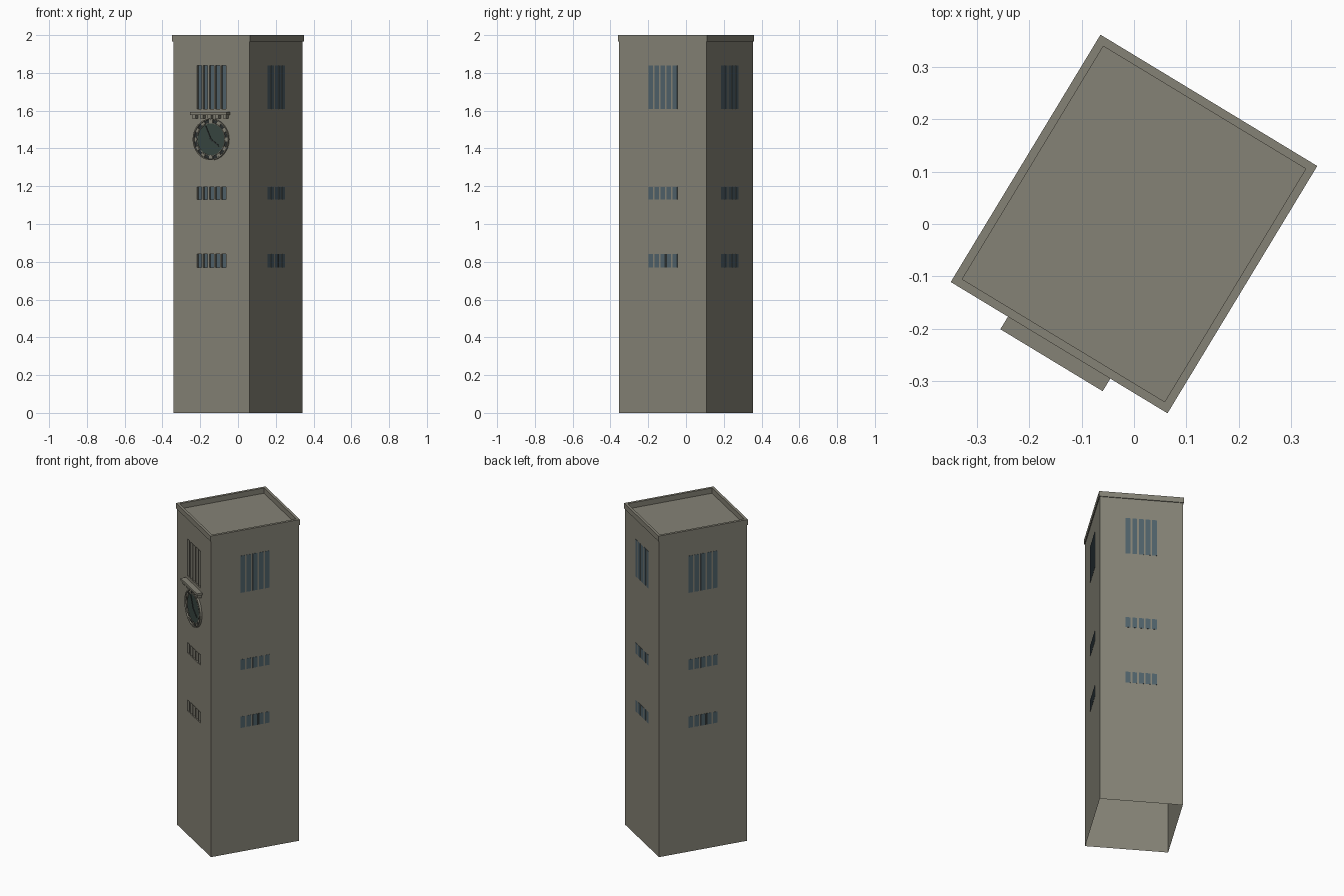
import bpy, bmesh, math
from mathutils import Matrix, Vector

cube = bpy.data.objects.get("Cube")
if cube:
    bpy.data.objects.remove(cube, do_unlink=True)

TURN = Matrix.Rotation(math.radians(-31.2), 4, 'Z')
HX, HY = 0.2365, 0.2705          # half width and half depth of the shaft
ROOF = 1.967
PITCH, SLOT = 0.0377, 0.028
ROWS = [(1.61, 1.84), (1.13, 1.195), (0.77, 0.84)]
RECESS = 0.015
CLOCK_Z = 1.448


def material(name, rgb):
    m = bpy.data.materials.new(name)
    m.use_nodes = True
    m.diffuse_color = (*rgb, 1)
    m.node_tree.nodes["Principled BSDF"].inputs["Base Color"].default_value = (*rgb, 1)
    return m


stone = material("warm grey stone", (0.235, 0.225, 0.18))
glass = material("blue grey glass", (0.08, 0.122, 0.145))
dark = material("dark metal", (0.025, 0.03, 0.03))
green = material("dark green dial", (0.04, 0.062, 0.053))


def finish(name, bm, mat):
    """Turn the mesh to the tower's heading and link it as an object."""
    bmesh.ops.recalc_face_normals(bm, faces=bm.faces)
    bm.transform(TURN)
    mesh = bpy.data.meshes.new(name)
    bm.to_mesh(mesh)
    bm.free()
    mesh.materials.append(mat)
    ob = bpy.data.objects.new(name, mesh)
    bpy.context.collection.objects.link(ob)
    return ob


def add_box(bm, lo, hi, matrix=Matrix()):
    lo, hi = Vector(lo), Vector(hi)
    size = Matrix.Diagonal((*(hi - lo), 1))
    bmesh.ops.create_cube(bm, size=1, matrix=matrix @ Matrix.Translation((lo + hi) / 2) @ size)


def bridge_loops(bm, loops):
    """Skin a row of equally long closed loops of points."""
    rings = [[bm.verts.new(p) for p in loop] for loop in loops]
    n = len(rings[0])
    for a, b in zip(rings, rings[1:]):
        for i in range(n):
            j = (i + 1) % n
            bm.faces.new((a[i], a[j], b[j], b[i]))


def add_slots(bm, matrix, y0, y1):
    """Three rows of five upright slots on the face at -y."""
    for z0, z1 in ROWS:
        for i in range(-2, 3):
            x = i * PITCH
            add_box(bm, (x - SLOT / 2, y0, z0), (x + SLOT / 2, y1, z1), matrix)


# Shaft: recessed slots in the front, open at the bottom
bm = bmesh.new()
add_box(bm, (-HX, -HY, 0), (HX, HY, ROOF))
shaft = finish("tower_shaft", bm, stone)

bm = bmesh.new()
add_slots(bm, Matrix(), -HY - 0.02, -HY + RECESS)
cutter = finish("slot_cutter", bm, stone)
cutter.hide_render = True
mod = shaft.modifiers.new("slots", 'BOOLEAN')
mod.operation, mod.solver, mod.object = 'DIFFERENCE', 'EXACT', cutter
bpy.context.view_layer.objects.active = shaft
bpy.ops.object.modifier_apply(modifier=mod.name)
bpy.data.objects.remove(cutter, do_unlink=True)

bm = bmesh.new()
bm.from_mesh(shaft.data)
bottom = [f for f in bm.faces if f.calc_center_median().z < 0.001]
bmesh.ops.delete(bm, geom=bottom, context='FACES')
bm.to_mesh(shaft.data)
bm.free()

# Parapet around the sunken roof
bm = bmesh.new()
loops = []
for off, z in [(0, ROOF), (0.005, ROOF), (0.005, 2), (-0.011, 2), (-0.011, ROOF)]:
    x, y = HX + off, HY + off
    loops.append([(-x, -y, z), (x, -y, z), (x, y, z), (-x, y, z)])
bridge_loops(bm, loops)
finish("roof_parapet", bm, stone)

# Window glass: deep in the front slots, flush plates on the other sides
bm = bmesh.new()
add_slots(bm, Matrix(), -HY + RECESS - 0.002, -HY + RECESS + 0.001)
finish("front_window_glass", bm, glass)
for name, turn, half in [("right_side", 90, HX), ("back", 180, HY), ("left_side", -90, HX)]:
    spin = Matrix.Rotation(math.radians(turn), 4, 'Z')
    bm = bmesh.new()
    add_slots(bm, spin, -half - 0.0015, -half + 0.001)
    finish(name + "_window_glass", bm, glass)
    if name != "back":
        bm = bmesh.new()
        z0, z1 = ROWS[2]
        add_box(bm, (0.012, -half - 0.002, z0), (0.026, -half + 0.001, z1), spin)
        finish(name + "_dark_mullion", bm, dark)


# Clock on the front
def circle(r, y, n=32):
    return [(r * math.cos(a), y, CLOCK_Z + r * math.sin(a))
            for a in (2 * math.pi * i / n for i in range(n))]


def disc(name, r, out, mat):
    bm = bmesh.new()
    bridge_loops(bm, [circle(r, -HY), circle(r, -HY - out)])
    bm.faces.new([bm.verts.new(p) for p in circle(r, -HY - out)])
    bmesh.ops.remove_doubles(bm, verts=bm.verts, dist=0.0001)
    finish(name, bm, mat)


def ring(name, r0, r1, out, mat):
    bm = bmesh.new()
    y = -HY - out
    bridge_loops(bm, [circle(r1, -HY), circle(r1, y), circle(r0, y), circle(r0, -HY)])
    finish(name, bm, mat)


disc("clock_backplate", 0.108, 0.003, dark)
disc("clock_dial", 0.084, 0.005, green)
ring("clock_outer_rim", 0.104, 0.110, 0.012, stone)
ring("clock_inner_rim", 0.084, 0.087, 0.008, stone)

bm = bmesh.new()
for i in range(12):
    spin = (Matrix.Translation((0, 0, CLOCK_Z)) @ Matrix.Rotation(math.tau * i / 12, 4, 'Y'))
    add_box(bm, (-0.011, -HY - 0.008, 0.088), (0.011, -HY, 0.102), spin)
finish("clock_hour_blocks", bm, stone)

for name, angle, length in [("minute_hand", -25, 0.078), ("hour_hand", 125, 0.06)]:
    bm = bmesh.new()
    spin = (Matrix.Translation((0, 0, CLOCK_Z))
            @ Matrix.Rotation(math.radians(angle), 4, 'Y'))
    add_box(bm, (-0.003, -HY - 0.008, -0.012), (0.003, -HY - 0.004, length), spin)
    finish("clock_" + name, bm, dark)

# Ledge over the clock with its brackets
bm = bmesh.new()
add_box(bm, (-0.114, -HY - 0.033, 1.578), (0.114, -HY, 1.592))
finish("clock_ledge", bm, stone)
bm = bmesh.new()
for i in range(-2, 3):
    x = i * 0.0475
    add_box(bm, (x - 0.01, -HY - 0.024, 1.558), (x + 0.01, -HY, 1.578))
finish("ledge_brackets", bm, stone)
